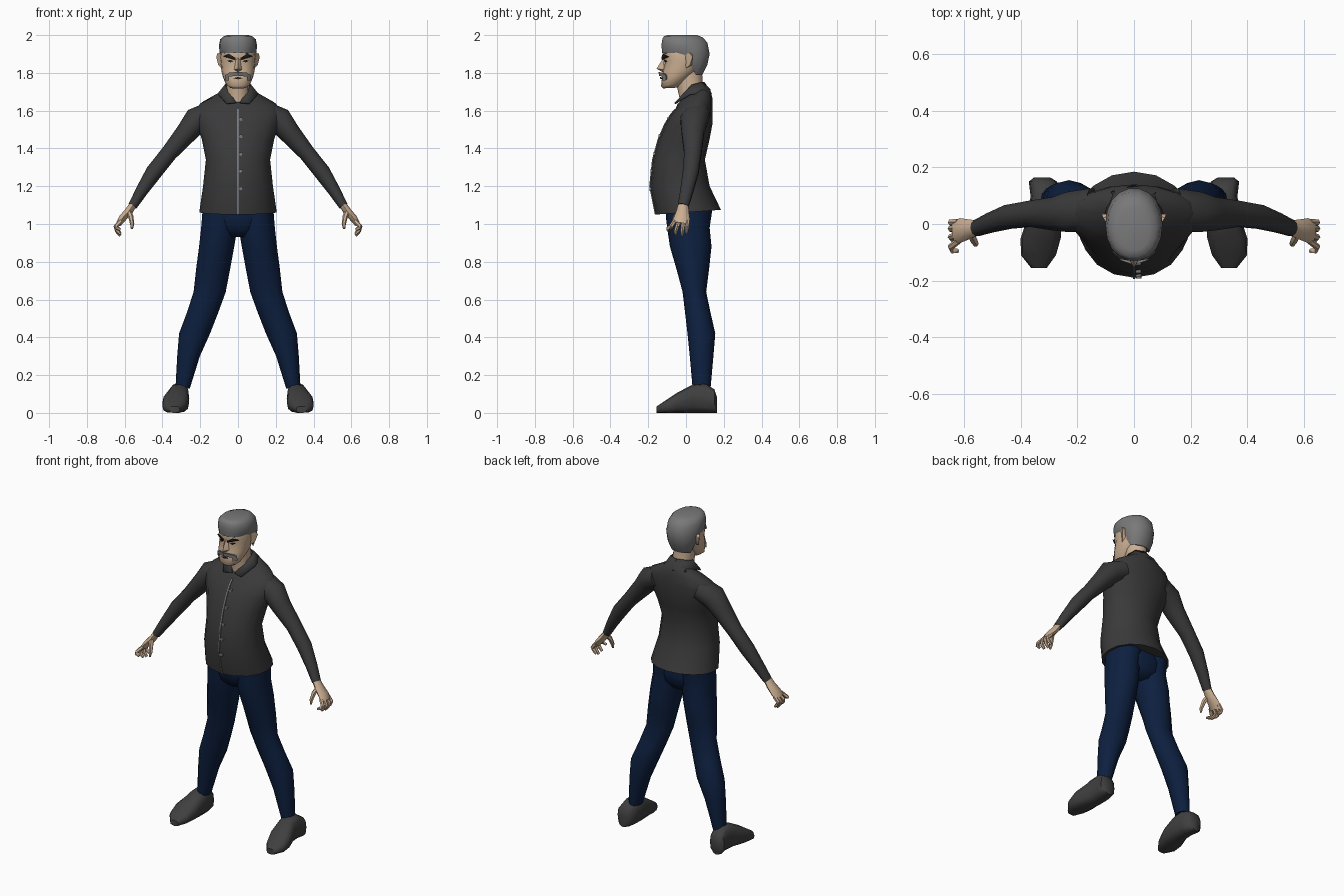
import bpy, bmesh
from math import sin, cos, pi
from mathutils import Vector


def material(name, rgb):
    m = bpy.data.materials.new(name)
    m.diffuse_color = (*rgb, 1)
    return m


SKIN = material("skin", (0.60, 0.43, 0.29))
SHIRT = material("charcoal_cloth", (0.042, 0.042, 0.044))
DENIM = material("navy_denim", (0.004, 0.014, 0.05))
HAIR = material("grey_hair", (0.19, 0.19, 0.19))
LEATHER = material("dark_leather", (0.05, 0.05, 0.05))
DARK = material("dark_detail", (0.03, 0.025, 0.02))


def finish(name, bm, mat, mirror=False, angle=50):
    bmesh.ops.recalc_face_normals(bm, faces=bm.faces)
    me = bpy.data.meshes.new(name)
    bm.to_mesh(me)
    bm.free()
    me.materials.append(mat)
    ob = bpy.data.objects.new(name, me)
    bpy.context.collection.objects.link(ob)
    if mirror:
        ob.modifiers.new("mirror", 'MIRROR').use_mirror_merge = False
    bpy.ops.object.select_all(action='DESELECT')
    ob.select_set(True)
    bpy.context.view_layer.objects.active = ob
    bpy.ops.object.shade_smooth_by_angle(angle=angle * pi / 180)
    return ob


def skin(name, rings, mat, mirror=False, deform=None):
    """Join rings of points into a closed, capped surface."""
    bm = bmesh.new()
    vs = [[bm.verts.new(p) for p in r] for r in rings]
    n = len(vs[0])
    for a, b in zip(vs, vs[1:]):
        for i in range(n):
            j = (i + 1) % n
            bm.faces.new((a[i], a[j], b[j], b[i]))
    bm.faces.new(vs[0])
    bm.faces.new(vs[-1])
    if deform:
        for v in bm.verts:
            deform(v.co)
    return finish(name, bm, mat, mirror)


def hull(name, pts, mat, mirror=False, angle=50):
    bm = bmesh.new()
    for p in pts:
        bm.verts.new(p)
    bmesh.ops.convex_hull(bm, input=bm.verts)
    return finish(name, bm, mat, mirror, angle)


def power(v, p):
    return (abs(v) ** p) * (1 if v >= 0 else -1)


def level(zf, zb, cx, hw, yf, yb, n=14, p=1.0):
    """Roughly horizontal ring, front height zf, back height zb."""
    out = []
    for k in range(n):
        a = 2 * pi * k / n
        s = power(sin(a), p)
        out.append((cx + hw * power(cos(a), p), (yf + yb) / 2 + (yb - yf) / 2 * s,
                    (zf + zb) / 2 + (zb - zf) / 2 * s))
    return out


def tube(path, n=10):
    """Rings across a path of (x, y, z, in-plane radius, depth radius)."""
    pts = [Vector(q[:3]) for q in path]
    out = []
    for i, q in enumerate(path):
        t = (pts[min(i + 1, len(pts) - 1)] - pts[max(i - 1, 0)]).normalized()
        u = Vector((0, 1, 0)).cross(t).normalized()
        v = t.cross(u)
        out.append([pts[i] + u * q[3] * cos(2 * pi * k / n) + v * q[4] * sin(2 * pi * k / n)
                    for k in range(n)])
    return out


# Shirt body: front height, back height, half width, front y, back y
body = [(1.05, 1.075, .205, -.16, .185), (1.20, 1.20, .185, -.19, .125), (1.34, 1.34, .17, -.175, .10),
        (1.45, 1.45, .192, -.145, .125), (1.53, 1.53, .22, -.11, .14), (1.58, 1.60, .235, -.08, .14),
        (1.61, 1.665, .20, -.055, .14), (1.635, 1.715, .12, -.045, .128), (1.645, 1.745, .065, -.035, .10)]
skin("shirt_body", [level(a, b, 0, w, f, k, 16) for a, b, w, f, k in body], SHIRT)

# Sleeves
skin("sleeve", tube([(.14, .055, 1.585, .065, .075), (.222, .042, 1.548, .07, .075),
                     (.275, .036, 1.48, .057, .062), (.365, .036, 1.375, .044, .048),
                     (.445, .025, 1.275, .044, .044), (.51, .004, 1.175, .033, .036),
                     (.558, -.015, 1.095, .024, .03)]), SHIRT, True)

# Placket edge and buttons follow the front profile
skin("placket_edge", [[(x, f + d, z) for x, d in ((-.004, -.005), (.004, -.005), (.004, .01), (-.004, .01))]
                      for z, _, _, f, _ in body[:7]], HAIR)


def front_y(z):
    for a, b in zip(body, body[1:]):
        if a[0] <= z <= b[0]:
            return a[3] + (b[3] - a[3]) * (z - a[0]) / (b[0] - a[0])


for z in (1.185, 1.28, 1.37, 1.465, 1.555):
    skin("button", [[(.016 + .01 * cos(k * pi / 4), front_y(z) + d, z + .01 * sin(k * pi / 4))
                     for k in range(8)] for d in (-.006, .012)], HAIR)

# Folded collar: strip from the neck edge to the outer edge
bm = bmesh.new()
inner = [(0, .098, 1.752), (.055, .078, 1.75), (.07, .03, 1.738), (.01, -.05, 1.645)]
outer = [(0, .137, 1.69), (.08, .115, 1.695), (.108, .02, 1.69), (.062, -.062, 1.64)]
a, b = [[bm.verts.new(p) for p in row] for row in (inner, outer)]
for i in range(3):
    bm.faces.new((a[i], b[i], b[i + 1], a[i + 1]))
collar = finish("collar", bm, SHIRT, True)
collar.modifiers.new("thickness", 'SOLIDIFY').thickness = .008

# Trousers
skin("trouser_seat", [level(z, z, 0, w, f, k) for z, w, f, k in
                      ((1.12, .175, -.11, .12), (1.03, .188, -.11, .135), (.97, .165, -.095, .125),
                       (.93, .07, -.055, .095))], DENIM)
skin("trouser_leg", [level(z, z, x, w, f, k, 12) for z, x, w, f, k in
                     ((1.08, .095, .092, -.11, .14), (.98, .099, .096, -.10, .125), (.88, .113, .093, -.085, .135),
                      (.76, .132, .09, -.05, .122), (.64, .15, .085, -.018, .107), (.53, .188, .083, -.005, .13),
                      (.42, .23, .082, .008, .155), (.30, .262, .06, .02, .145), (.13, .293, .038, .035, .13))],
     DENIM, True)

# Shoes: rings from heel to toe with flat soles
skin("shoe", [[(x + w * power(cos(k * pi / 6), .75), y, h * (.5 + .5 * power(sin(k * pi / 6), .7)))
               for k in range(12)] for y, x, w, h in
              ((.165, .325, .028, .08), (.15, .322, .05, .125), (.10, .313, .053, .157), (.035, .315, .057, .15),
               (-.05, .33, .071, .105), (-.11, .338, .062, .065), (-.155, .336, .028, .035))], LEATHER, True)

# Hands
skin("palm", tube([(.55, -.014, 1.11, .02, .026), (.58, -.018, 1.065, .021, .034),
                   (.612, -.022, 1.03, .02, .043), (.632, -.03, 1.0, .015, .043)], 8), SKIN, True)
for y, dy, tip in ((-.06, -.035, .975), (-.036, -.018, .95), (-.012, -.008, .943), (.008, -.004, .955)):
    skin("finger", tube([(.622, y, 1.015, .012, .012), (.648, y + dy * .6, .985, .0115, .0115),
                         (.64, y + dy, (tip + .98) / 2, .011, .011), (.622, y + dy, tip - .005, .007, .008)], 6),
         SKIN, True)
skin("thumb", tube([(.58, -.03, 1.07, .014, .016), (.568, -.055, 1.04, .014, .014),
                    (.56, -.07, 1.0, .011, .011), (.562, -.075, .975, .006, .006)], 6), SKIN, True)

# Neck and head
skin("neck", [level(a, b, 0, w, f, k, 12) for a, b, w, f, k in
              ((1.60, 1.66, .07, -.035, .10), (1.67, 1.72, .06, -.035, .088), (1.78, 1.82, .06, -.06, .085))], SKIN)
skin("head", [level(a, b, 0, w, f, k, 16, .88) for a, b, w, f, k in
              ((1.718, 1.722, .04, -.12, -.045), (1.73, 1.75, .064, -.132, -.01), (1.77, 1.785, .08, -.128, .03),
               (1.81, 1.81, .088, -.124, .06), (1.86, 1.86, .093, -.112, .09), (1.89, 1.89, .094, -.123, .10),
               (1.95, 1.95, .085, -.11, .09), (1.98, 1.98, .05, -.08, .06))], SKIN)


# Hair cap: lower edge rises over the face and drops behind the ears
def hairline(co):
    t = (co.z - 1.79) / .21
    s = min(1, max(0, (.045 - co.y) / .04))
    low = 1.79 + s * .095 + (.02 if co.y < -.06 else 0)
    co.z = low + t * (2.0 - low)


skin("hair", [level(z, z, 0, w, f, k, 18, .92) for z, w, f, k in
              ((1.79, .088, -.128, .088), (1.84, .098, -.13, .114), (1.90, .101, -.131, .127),
               (1.96, .094, -.126, .115), (1.988, .077, -.118, .09), (2.0, .055, -.095, .06))],
     HAIR, deform=hairline)

# Face details
hull("nose", [(0, -.118, 1.882), (0, -.156, 1.822), (.021, -.118, 1.817), (-.021, -.118, 1.817),
              (0, -.12, 1.802), (.011, -.115, 1.87), (-.011, -.115, 1.87)], SKIN)
hull("ear", [(.088, -.012, 1.90), (.088, .0, 1.825), (.108, .02, 1.905), (.115, .035, 1.885),
             (.104, .02, 1.84), (.09, .035, 1.90), (.09, .03, 1.84)], SKIN, True)
hull("eyebrow", [(.014, -.13, 1.88), (.014, -.128, 1.868), (.05, -.124, 1.902), (.05, -.12, 1.887),
                 (.078, -.098, 1.888), (.02, -.11, 1.875), (.07, -.09, 1.885)], DARK, True)
hull("eye", [(.022, -.116, 1.862), (.04, -.116, 1.869), (.056, -.107, 1.864), (.04, -.114, 1.855),
             (.04, -.09, 1.862)], DARK, True)
hull("moustache", [(0, -.145, 1.805), (0, -.143, 1.785), (.045, -.13, 1.802), (.05, -.126, 1.78),
                   (.066, -.108, 1.785), (0, -.11, 1.795), (.06, -.09, 1.79)], HAIR, True)
hull("moustache_end", [(.044, -.128, 1.797), (.068, -.108, 1.79), (.07, -.104, 1.762), (.05, -.124, 1.758),
                       (.05, -.09, 1.78)], HAIR, True)
hull("mouth", [(.026, -.134, 1.772), (-.026, -.134, 1.772), (0, -.137, 1.778), (0, -.136, 1.766),
               (0, -.11, 1.772)], DARK)
